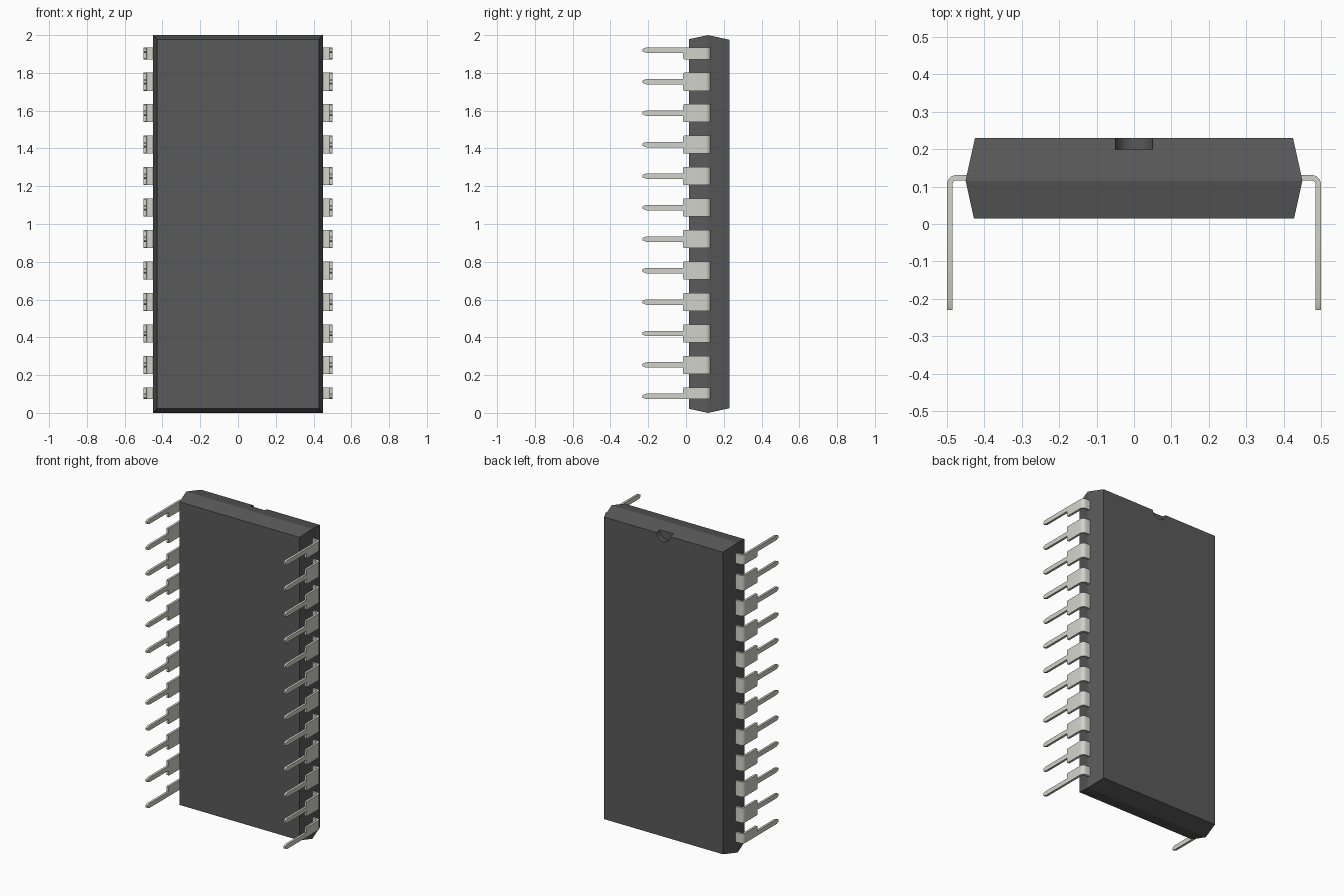
import bpy, bmesh, math

if "Cube" in bpy.data.objects:
    bpy.data.objects.remove(bpy.data.objects["Cube"])


def material(name, color):
    m = bpy.data.materials.new(name)
    m.diffuse_color = color
    m.use_nodes = True
    m.node_tree.nodes["Principled BSDF"].inputs["Base Color"].default_value = m.diffuse_color
    return m


def add_object(name, bm, mat):
    bmesh.ops.recalc_face_normals(bm, faces=bm.faces[:])
    mesh = bpy.data.meshes.new(name)
    bm.to_mesh(mesh)
    bm.free()
    if mat:
        mesh.materials.append(mat)
    ob = bpy.data.objects.new(name, mesh)
    bpy.context.collection.objects.link(ob)
    return ob


def loft(bm, rings):
    # skin a list of equal-sized rings and cap both ends
    loops = [[bm.verts.new(p) for p in ring] for ring in rings]
    n = len(loops[0])
    for a, b in zip(loops, loops[1:]):
        for i in range(n):
            j = (i + 1) % n
            bm.faces.new((a[i], a[j], b[j], b[i]))
    bm.faces.new(loops[0])
    bm.faces.new(loops[-1])


plastic = material("dark_plastic", (0.1, 0.1, 0.1, 1))
metal = material("tinned_metal", (0.65, 0.65, 0.6, 1))

# Body: drafted slab, widest at the parting line (y, inset from full size)
bm = bmesh.new()
rings = []
for y, d in [(0.015, 0.022), (0.115, 0.0), (0.131, 0.003), (0.23, 0.025)]:
    x, lo, hi = 0.45 - d, d, 2 - d
    rings.append([(-x, y, lo), (x, y, lo), (x, y, hi), (-x, y, hi)])
loft(bm, rings)
body = add_object("body", bm, plastic)

# Orientation notch: half-round recess at the top of the back face
bm = bmesh.new()
arc = [(0.05 * math.cos(a), 1.98 + 0.05 * math.sin(a))
       for a in (2 * math.pi * i / 32 for i in range(32))]
loft(bm, [[(x, y, z) for x, z in arc] for y in (0.199, 0.28)])
cutter = add_object("notch_cutter", bm, None)
cutter.hide_render = True
cutter.hide_set(True)
cut = body.modifiers.new("notch", 'BOOLEAN')
cut.operation = 'DIFFERENCE'
cut.solver = 'EXACT'
cut.object = cutter

# Pins: bent strip with wide shoulder, narrow leg and tapered tip
T, NARROW, WIDE = 0.0145, 0.0145, 0.048
R_OUT, R_IN = 0.026, 0.0115
TOP, OUT = 0.131, 0.5


def make_pin(name, z, below, above):
    # stations: outer point, inner point, fraction (0 = narrow, 1 = wide), tip scale
    stations = [((0.43, TOP), (0.43, TOP - T), 1, 1)]
    cx, cy = OUT - R_OUT, TOP - R_OUT
    for i in range(7):
        a = math.pi / 2 * (1 - i / 6)
        c, s = math.cos(a), math.sin(a)
        stations.append(((cx + R_OUT * c, cy + R_OUT * s),
                         (cx + R_IN * c, cy + R_IN * s), 1, 1))
    for y, f, k in [(-0.011, 1, 1), (-0.015, 0.88, 1), (-0.0155, 0, 1),
                    (-0.21, 0, 1), (-0.23, 0, 0.45)]:
        stations.append(((OUT, y), (OUT - T, y), f, k))
    bm = bmesh.new()
    rings = []
    for o, n, f, k in stations:
        lo = z - (NARROW + (below - NARROW) * f) * k
        hi = z + (NARROW + (above - NARROW) * f) * k
        rings.append([(*o, lo), (*o, hi), (*n, hi), (*n, lo)])
    loft(bm, [[(p[0], p[1], p[2]) for p in r] for r in rings])
    ob = add_object(name, bm, metal)
    ob.modifiers.new("other_side", 'MIRROR').use_mirror_merge = False
    return ob


# Twelve pairs; the end pairs have a one-sided shoulder
pins = []
for i in range(12):
    pins.append(make_pin(f"pin_pair_{i + 1}", 0.087 + i * 0.16664,
                         NARROW if i == 0 else WIDE,
                         NARROW if i == 11 else WIDE))

# Smooth only the bends
bpy.ops.object.select_all(action='DESELECT')
for p in pins:
    p.select_set(True)
bpy.context.view_layer.objects.active = pins[0]
bpy.ops.object.shade_smooth_by_angle(angle=math.radians(25))
